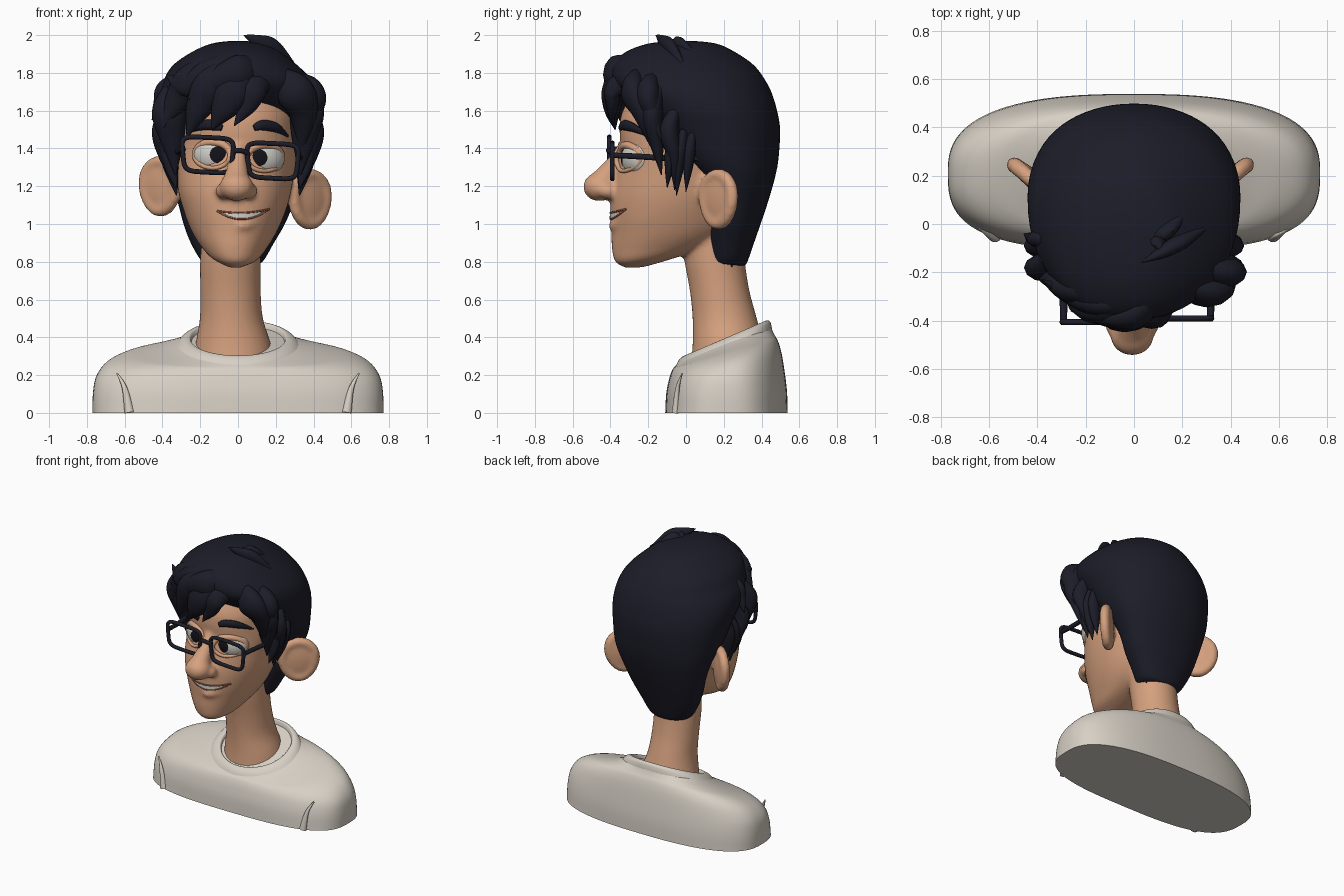
import bpy, bmesh, math
from mathutils import Vector, Matrix

if "Cube" in bpy.data.objects:
    bpy.data.objects.remove(bpy.data.objects["Cube"])


def material(name, r, g, b):
    m = bpy.data.materials.new(name)
    m.use_nodes = True
    m.diffuse_color = (r, g, b, 1)
    m.node_tree.nodes["Principled BSDF"].inputs["Base Color"].default_value = (r, g, b, 1)
    return m


SKIN = material("skin", .67, .355, .21)
HAIR = material("black hair", .012, .012, .022)
SHIRT = material("off white cloth", .68, .63, .56)
WHITE = material("eye white", .64, .63, .57)
PUPIL = material("pupil black", .006, .006, .01)
TEETH = material("teeth", .68, .66, .6)
LIP = material("mouth line", .3, .11, .07)


def make(name, bm, mat):
    bmesh.ops.recalc_face_normals(bm, faces=bm.faces)
    me = bpy.data.meshes.new(name)
    bm.to_mesh(me)
    bm.free()
    ob = bpy.data.objects.new(name, me)
    bpy.context.collection.objects.link(ob)
    me.materials.append(mat)
    bpy.ops.object.select_all(action='DESELECT')
    ob.select_set(True)
    bpy.context.view_layer.objects.active = ob
    bpy.ops.object.shade_smooth_by_angle(angle=math.radians(45))
    return ob


def spline(rows, steps=4, closed=False):
    """Catmull-Rom resampling of equal-length tuples."""
    n, out = len(rows), []
    pick = (lambda i: rows[i % n]) if closed else (lambda i: rows[max(0, min(n - 1, i))])
    for i in range(n if closed else n - 1):
        quad = [pick(i + k) for k in (-1, 0, 1, 2)]
        for s in range(steps):
            t = s / steps
            out.append(tuple(b + .5 * t * (c - a + t * (2*a - 5*b + 4*c - d + t * (3*(b - c) + d - a)))
                             for a, b, c, d in zip(*quad)))
    return out if closed else out + [tuple(rows[-1])]


def skin_rings(bm, rings, closed=False):
    vs = [[bm.verts.new(p) for p in ring] for ring in rings]
    n = len(vs[0])
    for a, b in zip(vs, vs[1:] + (vs[:1] if closed else [])):
        for i in range(n):
            bm.faces.new((a[i], a[(i + 1) % n], b[(i + 1) % n], b[i]))
    if not closed:
        bm.faces.new(vs[0])
        bm.faces.new(vs[-1])


def loft(bm, rows, nf=2, nb=2, fade=False, tilt=0, seg=64):
    """Rows: centre x, half width, front y, front z, back y, back z."""
    rows = spline(rows)
    rings = []
    for i, (cx, rx, yf, zf, yb, zb) in enumerate(rows):
        k = i / (len(rows) - 1) if fade else 0
        ring = []
        for j in range(seg):
            a = math.tau * j / seg
            c, s = math.cos(a), math.sin(a)
            n = (nf if s < 0 else nb) * (1 - k) + 2 * k
            x = rx * math.copysign(abs(c) ** (2 / n), c)
            h = .5 + .5 * math.copysign(abs(s) ** (2 / n), s)
            ring.append((cx + x, yf + (yb - yf) * h, zf + (zb - zf) * h - tilt * x))
        rings.append(ring)
    skin_rings(bm, rings)


def tube(bm, pts, flat=1, closed=False, steps=5, seg=10):
    """Points: x, y, z, radius."""
    pts = spline(pts, steps, closed)
    n, rings = len(pts), []
    for i, p in enumerate(pts):
        a, b = ((pts[i - 1], pts[(i + 1) % n]) if closed else (pts[max(i - 1, 0)], pts[min(i + 1, n - 1)]))
        t = (Vector(b[:3]) - Vector(a[:3])).normalized()
        ref = Vector((0, 1, 0)) if abs(t.y) < .9 else Vector((0, 0, 1))
        u = t.cross(ref).normalized()
        v = u.cross(t) * flat
        rings.append([Vector(p[:3]) + p[3] * (math.cos(w) * u + math.sin(w) * v)
                      for w in (math.tau * j / seg for j in range(seg))])
    skin_rings(bm, rings, closed)


def ball(bm, loc, size, turn=0):
    m = Matrix.Translation(loc) @ Matrix.Rotation(turn, 4, 'Z') @ Matrix.Diagonal((*size, 1))
    bmesh.ops.create_uvsphere(bm, u_segments=40, v_segments=24, radius=1, matrix=m)


def surf(ob, x, z):
    """Front-most y of an object at x, z."""
    ev = ob.evaluated_get(bpy.context.evaluated_depsgraph_get())
    hit, loc, _, _ = ev.ray_cast(Vector((x, -2, z)), Vector((0, 1, 0)))
    return loc.y if hit else -.3


def plate(name, target, fn, nu, nv, mat, lift=.004):
    """Thin sheet that follows a surface; fn maps u, v to x, z."""
    bm = bmesh.new()
    g = []
    for i in range(nu + 1):
        row = [fn(i / nu, j / nv) for j in range(nv + 1)]
        g.append([bm.verts.new((x, surf(target, x, z) - lift, z)) for x, z in row])
    for i in range(nu):
        for j in range(nv):
            bm.faces.new((g[i][j], g[i + 1][j], g[i + 1][j + 1], g[i][j + 1]))
    bmesh.ops.remove_doubles(bm, verts=bm.verts, dist=.0005)
    make(name, bm, mat)


# Shirt body, sleeve folds and collar
bm = bmesh.new()
loft(bm, [(0, .77, -.11, 0, .538, 0), (0, .768, -.105, .1, .535, .11), (0, .75, -.092, .17, .522, .22),
          (0, .695, -.08, .21, .505, .32), (0, .6, -.068, .235, .487, .38), (0, .48, -.06, .245, .47, .41),
          (0, .38, -.05, .255, .458, .435), (0, .3, -.04, .265, .445, .47)], 3, 2.6, fade=True, seg=96)
make("shirt", bm, SHIRT)
bm = bmesh.new()
for s in (-1, 1):
    tube(bm, [(s*.64, -.02, .21, .004), (s*.6, -.045, .13, .014), (s*.575, -.055, .002, .026)], flat=.8)
make("sleeve_folds", bm, SHIRT)
bm = bmesh.new()
loft(bm, [(0, .345, -.055, .22, .455, .42), (0, .335, -.056, .24, .455, .445), (0, .3, -.038, .28, .447, .48),
          (0, .268, -.012, .302, .432, .49), (0, .25, .005, .295, .42, .48), (0, .24, .02, .24, .41, .41)], 2, 2.2)
make("collar", bm, SHIRT)

# Head, neck, nose and ears fused into one skin surface
bm = bmesh.new()
loft(bm, [(-.02, .22, .02, .2, .42, .2), (-.025, .2, .035, .36, .41, .36), (-.035, .167, .035, .5, .375, .5),
          (-.04, .16, .02, .65, .335, .65), (-.04, .16, -.01, .82, .31, .82), (-.03, .15, -.02, 1, .3, 1)])
loft(bm, [(-.02, .03, -.32, .768, -.22, .772), (-.02, .12, -.375, .8, -.03, .83), (-.025, .18, -.392, .87, .15, .9),
          (-.025, .228, -.395, .95, .25, .98), (-.022, .268, -.4, 1.05, .3, 1.08),
          (-.02, .298, -.395, 1.17, .33, 1.17), (-.01, .31, -.365, 1.3, .36, 1.3),
          (0, .315, -.345, 1.4, .38, 1.4), (0, .312, -.352, 1.5, .4, 1.5), (0, .31, -.335, 1.6, .38, 1.6),
          (0, .26, -.24, 1.75, .28, 1.75), (0, .1, -.1, 1.84, .1, 1.84)], 2.1, 2, tilt=.05)
tube(bm, [(0, -.31, 1.45, .03), (0, -.35, 1.36, .042), (-.005, -.4, 1.28, .058), (-.01, -.44, 1.22, .075)], seg=20)
ball(bm, (-.008, -.46, 1.197), (.09, .084, .076))
for s in (-1, 1):
    ball(bm, (-.008 + s*.066, -.415, 1.175), (.046, .055, .043))
    # Ear dish and rim
    cx, cz, d = -.015 + s*.395, 1.165 - s*.035, Vector((s*.76, .65, 0))
    ball(bm, (cx, .178, cz), (.14, .038, .15), s*.7)
    rim = []
    for i in range(12):
        a = math.tau * i / 12
        w = (.112 + .014*math.sin(a)) * math.cos(a)
        rim.append((cx + d.x*w, .172 + d.y*w, cz + .13*math.sin(a), .034))
    tube(bm, rim, closed=True)
tube(bm, [(-.07, -.355, 1.01, .01), (.02, -.385, .99, .026), (.11, -.345, 1.01, .01)])
head = make("head_and_neck", bm, SKIN)
mod = head.modifiers.new("fuse", 'REMESH')
mod.mode, mod.voxel_size, mod.use_smooth_shade = 'VOXEL', .014, True
mod = head.modifiers.new("soften", 'SMOOTH')
mod.factor, mod.iterations = .5, 6
bpy.context.view_layer.update()

# Eyes, lids, pupils and brows
for s, side in ((-1, "right"), (1, "left")):
    ex, ez = .003 + s*.137, 1.357 - s*.008
    bm = bmesh.new()
    ball(bm, (ex, surf(head, ex, ez) + .06, ez), (.112, .078, .098), s*.46)
    eye = make(side + "_eye", bm, WHITE)
    bpy.context.view_layer.update()
    px, pz = ex - s*.028, ez + .002
    plate(side + "_pupil", eye, lambda u, v: (px + .044*u*math.cos(v*math.tau), pz + .044*u*math.sin(v*math.tau)),
          5, 28, PUPIL)
    lids = bmesh.new()
    ring = []
    for i in range(20):
        a = math.tau * i / 20
        x, z = ex + .094*math.cos(a), ez + .068*math.sin(a)
        ring.append((x, surf(head, x, z) - .004, z, .016 + .005*math.sin(a)))
    tube(lids, ring, closed=True, steps=3)
    make(side + "_eyelids", lids, SKIN)
    brow = bmesh.new()
    tube(brow, [(x, surf(head, x, z) - .008, z, r) for x, z, r in
                ((s*.085, 1.508, .016), (s*.13, 1.523, .027), (s*.2, 1.515 - s*.005, .025),
                 (s*.265, 1.475 - s*.01, .006))], flat=.7)
    make(side + "_eyebrow", brow, HAIR)

# Smile
mouth_x = lambda u: -.11 + .275*u
mouth_z = lambda u: 1.024 + .045 * (2*u - 1)**2 + .01*u
gape = lambda u: .03 * (1 - (2*u - 1)**2)
tooth_u = lambda u: .1 + .73*u
plate("teeth", head, lambda u, v: (mouth_x(tooth_u(u)), mouth_z(tooth_u(u)) + v * gape(tooth_u(u))),
      16, 4, TEETH)
for name, k, r in (("upper_lip_line", 1, .005), ("lower_lip_line", -.1, .005)):
    bm = bmesh.new()
    tube(bm, [(x, surf(head, x, z) - .002, z, r) for x, z in
              ((mouth_x(u), mouth_z(u) + k * gape(u)) for u in (i / 10 for i in range(11)))], steps=2)
    make(name, bm, LIP)

# Glasses: two rims, bridge and temples
bm = bmesh.new()
for s in (-1, 1):
    cx, cz, cy = .012 + s*.172, 1.35 - s*.016, -.398 + s*.008
    rim = []
    for i in range(32):
        a = math.tau * i / 32
        x, z = (h * math.copysign(abs(f) ** .4, f) for h, f in ((.132, math.cos(a)), (.092, math.sin(a))))
        rim.append((cx + x * (1 + .7*z), cy, cz + z - .05*x, .013))
    tube(bm, rim, closed=True, steps=2)
    tube(bm, [(cx + s*.132, cy, cz + .03, .015), (cx + s*.135, -.28, cz + .025, .016),
              (s*.33, -.1, cz + .015, .016), (s*.34, .1, cz + .01, .012)])
tube(bm, [(-.035, -.4, 1.382, .013), (.01, -.412, 1.39, .013), (.05, -.396, 1.375, .013)])
make("glasses", bm, HAIR)

# Hair mass
bm = bmesh.new()
loft(bm, [(-.03, .11, .15, .785, .31, .78), (-.03, .16, .13, .8, .325, .8), (-.03, .22, .12, .9, .36, .9),
          (-.02, .268, .11, 1, .395, 1), (-.01, .31, .1, 1.12, .435, 1.12), (0, .36, .05, 1.25, .472, 1.25),
          (0, .395, -.05, 1.35, .49, 1.35), (0, .425, -.16, 1.5, .498, 1.5), (0, .44, -.25, 1.6, .482, 1.6),
          (0, .43, -.34, 1.69, .455, 1.69), (0, .395, -.39, 1.76, .42, 1.76), (-.015, .33, -.39, 1.84, .36, 1.84),
          (-.01, .235, -.32, 1.91, .26, 1.91), (0, .14, -.2, 1.955, .16, 1.955), (0, .03, -.05, 1.97, .03, 1.97)],
     2.9, 2.15, fade=True)
make("hair", bm, HAIR)


# Hair locks: four path points and a width
def lock(bm, w, *pts):
    tube(bm, [(*p, w * k) for p, k in zip(pts, (.5, 1, .75, .04))], flat=.65, steps=7, seg=12)


bm = bmesh.new()
lock(bm, .1, (.17, -.28, 1.79), (0, -.37, 1.73), (-.07, -.39, 1.62), (-.14, -.375, 1.5))
lock(bm, .1, (.14, -.28, 1.82), (-.1, -.35, 1.76), (-.2, -.335, 1.63), (-.27, -.31, 1.46))
lock(bm, .1, (.1, -.2, 1.84), (-.2, -.27, 1.77), (-.31, -.23, 1.67), (-.4, -.22, 1.51))
lock(bm, .07, (.17, -.3, 1.77), (.09, -.38, 1.72), (.05, -.39, 1.63), (-.02, -.39, 1.52))
lock(bm, .08, (.15, -.25, 1.83), (-.1, -.33, 1.81), (-.27, -.29, 1.73), (-.38, -.23, 1.79))
lock(bm, .09, (.1, -.25, 1.85), (.02, -.365, 1.81), (-.1, -.385, 1.76), (-.26, -.36, 1.66))
lock(bm, .06, (-.2, -.05, 1.78), (-.36, -.06, 1.72), (-.405, -.06, 1.64), (-.455, -.04, 1.55))
lock(bm, .1, (.2, -.25, 1.79), (.3, -.28, 1.7), (.345, -.23, 1.58), (.335, -.17, 1.38))
lock(bm, .1, (.24, -.15, 1.76), (.355, -.2, 1.69), (.38, -.18, 1.59), (.41, -.13, 1.44))
# Crown tuft
lock(bm, .05, (.28, -.02, 1.84), (.18, -.08, 1.93), (.11, -.12, 1.965), (.03, -.16, 2.0))
lock(bm, .05, (.2, .06, 1.87), (.14, -.02, 1.935), (.1, -.07, 1.955), (.13, -.13, 1.975))
# Temples, sideburns and nape tips
for s in (-1, 1):
    lock(bm, .09, (s*.35, -.14, 1.72), (s*.365, -.18, 1.6), (s*.35, -.16, 1.46), (s*.33, -.13, 1.26))
    lock(bm, .08, (s*.35, -.04, 1.62), (s*.375, -.09, 1.5), (s*.36, -.06, 1.36), (s*.325, -.06, 1.18))
    for y, z, w in ((-.09, 1.19, .045), (-.04, 1.15, .055), (.01, 1.17, .05)):
        lock(bm, w, (s*.37, y + .03, 1.5), (s*.365, y + .01, 1.4), (s*.35, y, 1.29), (s*.325, y - .01, z))
for i in range(7):
    x = -.15 + .04*i
    y = .29 - 3*(x + .03)**2
    lock(bm, .03, (x, y + .02, .95), (x, y, .86), (x, y - .005, .81), (x, y - .005, .765 + .01*(i % 2)))
make("hair_locks", bm, HAIR)
